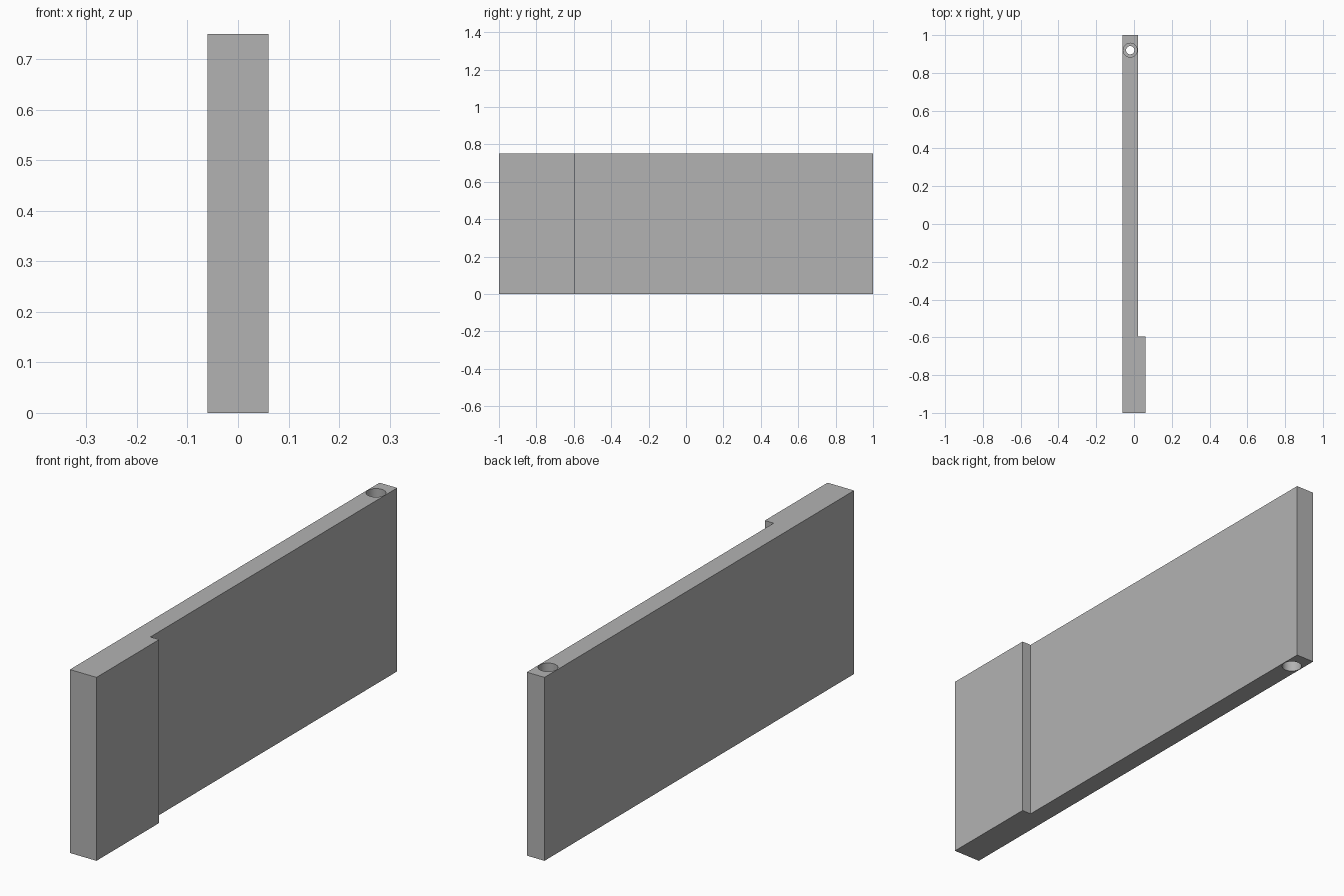
import bpy
import bmesh

old = bpy.data.objects.get("Cube")
if old:
    bpy.data.objects.remove(old, do_unlink=True)

HEIGHT = 0.75
HOLE = (-0.02, 0.92)

grey = bpy.data.materials.new("plain_grey")
grey.use_nodes = True
colour = (0.45, 0.45, 0.45, 1)
grey.diffuse_color = colour
grey.node_tree.nodes["Principled BSDF"].inputs["Base Color"].default_value = colour


def new_object(name, bm):
    mesh = bpy.data.meshes.new(name)
    bm.to_mesh(mesh)
    bm.free()
    mesh.materials.append(grey)
    obj = bpy.data.objects.new(name, mesh)
    bpy.context.collection.objects.link(obj)
    return obj


def bore(name, radius, low, high):
    """Hidden round cutter standing between two heights."""
    bpy.ops.mesh.primitive_cylinder_add(
        vertices=48, radius=radius, depth=high - low,
        location=(*HOLE, (low + high) / 2))
    obj = bpy.context.object
    obj.name = name
    obj.data.materials.append(grey)
    obj.hide_render = True
    obj.hide_set(True)
    return obj


# Stepped panel: thin plate with a thicker front end, extruded upward
outline = [(-0.06, -1), (0.06, -1), (0.06, -0.595), (0.02, -0.595), (0.02, 1), (-0.06, 1)]
bm = bmesh.new()
base = bm.faces.new([bm.verts.new((x, y, 0)) for x, y in outline])
top = bmesh.ops.extrude_face_region(bm, geom=[base])["geom"]
bmesh.ops.translate(bm, vec=(0, 0, HEIGHT),
                    verts=[v for v in top if isinstance(v, bmesh.types.BMVert)])
bmesh.ops.recalc_face_normals(bm, faces=bm.faces)
panel = new_object("stepped_panel", bm)

# Hinge hole: narrow through bore, widened to a socket at each end
cutters = [
    bore("through_bore_cutter", 0.022, -0.1, HEIGHT + 0.1),
    bore("lower_socket_cutter", 0.037, -0.1, 0.2),
    bore("upper_socket_cutter", 0.037, HEIGHT - 0.2, HEIGHT + 0.1),
]
for cutter in cutters:
    cut = panel.modifiers.new(cutter.name, "BOOLEAN")
    cut.operation = "DIFFERENCE"
    cut.solver = "EXACT"
    cut.object = cutter

# Apply the cuts, then smooth only the round walls
bpy.ops.object.select_all(action="DESELECT")
panel.select_set(True)
bpy.context.view_layer.objects.active = panel
for cut in list(panel.modifiers):
    bpy.ops.object.modifier_apply(modifier=cut.name)
for cutter in cutters:
    bpy.data.objects.remove(cutter, do_unlink=True)
bpy.ops.object.shade_smooth_by_angle()
